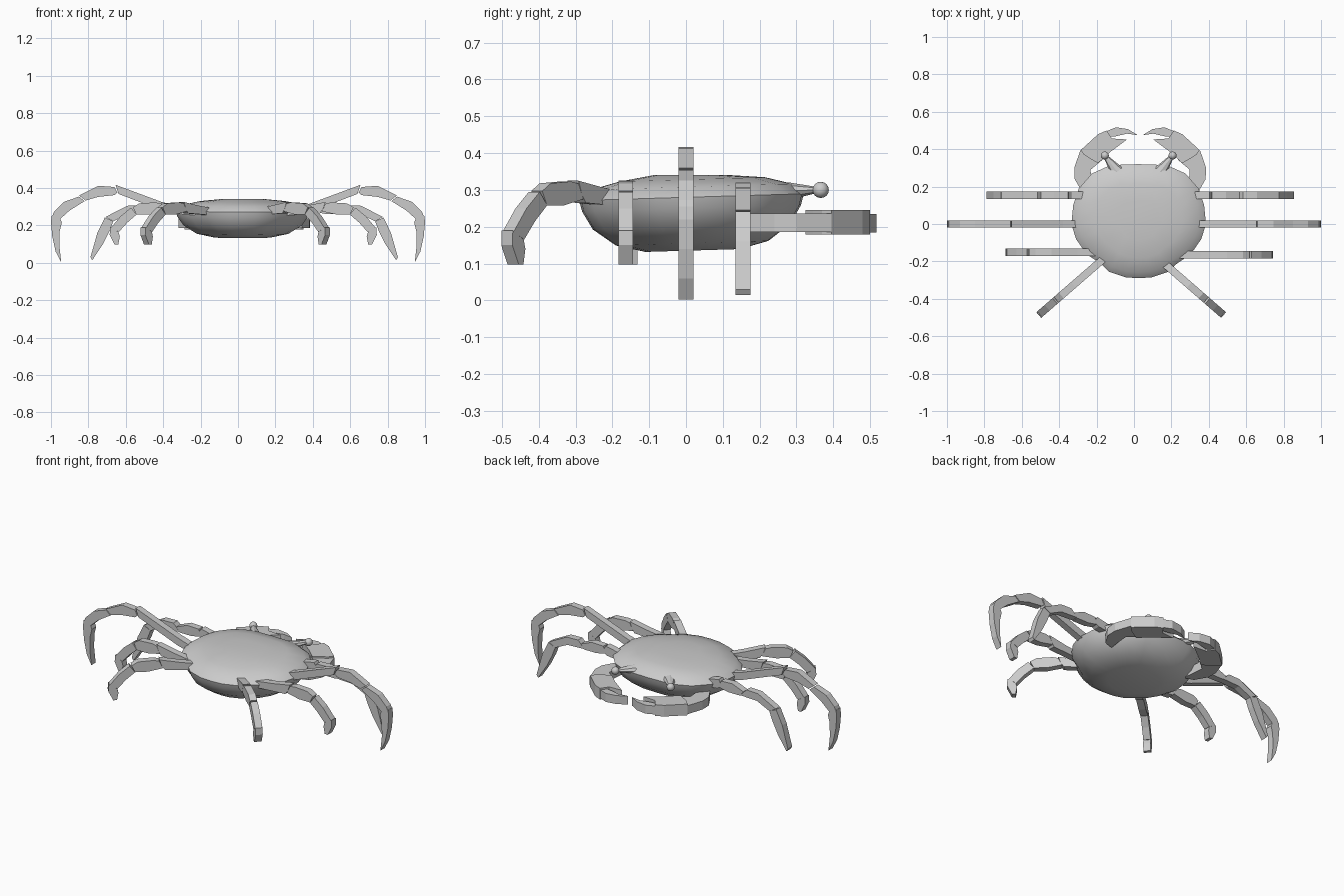
import bpy, bmesh
from math import radians, cos, sin
from mathutils import Vector

if "Cube" in bpy.data.objects:
    bpy.data.objects.remove(bpy.data.objects["Cube"])


def finish(bm, name):
    bmesh.ops.recalc_face_normals(bm, faces=bm.faces)
    me = bpy.data.meshes.new(name)
    bm.to_mesh(me)
    bm.free()
    ob = bpy.data.objects.new(name, me)
    bpy.context.collection.objects.link(ob)
    return ob


def smooth(ob, angle=30):
    bpy.ops.object.select_all(action='DESELECT')
    ob.select_set(True)
    bpy.context.view_layer.objects.active = ob
    bpy.ops.object.shade_smooth_by_angle(angle=radians(angle))


def plates(name, polys, place, depth):
    """Extrude 2D outlines; place(a, b) gives a 3D point, depth is the full thickness vector."""
    bm = bmesh.new()
    depth = Vector(depth)
    for poly in polys:
        vs = [bm.verts.new(Vector(place(a, b)) - depth / 2) for a, b in poly]
        f = bm.faces.new(vs)
        ext = bmesh.ops.extrude_face_region(bm, geom=[f], use_keep_orig=True)
        top = [g for g in ext['geom'] if isinstance(g, bmesh.types.BMVert)]
        bmesh.ops.translate(bm, verts=top, vec=depth)
    return finish(bm, name)


# Carapace: a rim outline lofted through scaled rings
half = [(0, .32), (.15, .315), (.25, .27), (.32, .19), (.35, .10), (.36, 0),
        (.335, -.08), (.28, -.16), (.2, -.215), (.16, -.255), (.07, -.285), (0, -.29)]
rim = half + [(-x, y) for x, y in half[-2:0:-1]]
rings = [(.135, .42), (.155, .68), (.2, .88), (.25, .975), (.28, 1), (.308, .9), (.328, .65), (.34, .35)]
bm = bmesh.new()
prev = None
for z, s in rings:
    ring = []
    for x, y in rim:
        yy = .02 + (y - .02) * s
        ring.append(bm.verts.new((.025 + x * s, yy, z + .03 * yy * (.13 < z < .33))))
    if prev:
        for i in range(len(ring)):
            j = (i + 1) % len(ring)
            bm.faces.new((prev[i], prev[j], ring[j], ring[i]))
    else:
        bm.faces.new(ring)
    prev = ring
bm.faces.new(prev)
smooth(finish(bm, "carapace"), 35)

# Leg outlines (outward distance, height), one polygon per segment
long_leg = [
    [(.30, .25), (.30, .29), (.38, .315), (.655, .417), (.638, .368), (.38, .27)],
    [(.645, .375), (.66, .405), (.745, .412), (.85, .36), (.815, .333), (.75, .352), (.66, .362)],
    [(.82, .33), (.85, .354), (.93, .326), (.984, .273), (.996, .243), (.95, .235), (.90, .28)],
    [(.95, .235), (.995, .255), (1, .22), (.993, .14), (.975, .06), (.945, .003), (.955, .09), (.953, .17), (.942, .215)]]
front_leg = [
    [(.22, .25), (.22, .29), (.37, .32), (.39, .285), (.36, .265)],
    [(.37, .275), (.385, .315), (.46, .318), (.53, .29), (.51, .262), (.43, .262)],
    [(.51, .265), (.55, .307), (.625, .305), (.742, .245), (.70, .222), (.62, .26)],
    [(.70, .222), (.745, .242), (.785, .16), (.822, .03), (.812, .014), (.755, .10), (.72, .17)]]
rear_leg = [
    [(.18, .25), (.18, .285), (.33, .305), (.44, .325), (.425, .285), (.41, .265)],
    [(.42, .275), (.44, .317), (.47, .323), (.555, .318), (.59, .297), (.57, .258), (.50, .258)],
    [(.57, .258), (.60, .295), (.655, .25), (.708, .187), (.665, .165), (.62, .215)],
    [(.667, .165), (.712, .19), (.714, .15), (.688, .098), (.668, .098), (.66, .14)]]

# Claw outlines in plan view
claw_arm = [[(.25, .15), (.31, .17), (.35, .24), (.352, .30), (.32, .395),
             (.27, .36), (.20, .345), (.265, .29), (.26, .22)]]
claw_hand = [[(.30, .37), (.318, .395), (.225, .48), (.18, .5), (.15, .457),
              (.07, .452), (.16, .385), (.225, .325), (.26, .345)]]
claw_finger = [[(.195, .49), (.13, .517), (.065, .507), (.013, .475), (.07, .483),
                (.14, .467), (.17, .467)]]

for s, side in ((1, "right"), (-1, "left")):
    # Walking legs
    for name, polys, cx, y in (("middle_leg", long_leg, 0, 0), ("front_leg", front_leg, .033, .155),
                               ("rear_leg", rear_leg, .028, -.158)):
        yy = y - .006 * s if y < 0 else y
        plates(f"{name}_{side}", polys, lambda u, z: (cx + s * u, yy, z), (0, .04, 0))
    # Splayed hind legs
    a = radians(41)
    plates(f"hind_leg_{side}", rear_leg,
           lambda u, z: (-.015 + s * (.285 + (u - .437) * cos(a)), -.305 - (u - .437) * sin(a), z),
           (s * .04 * sin(a), .04 * cos(a), 0))
    # Claws
    for name, polys, z, t in (("claw_arm", claw_arm, .211, .05), ("claw_hand", claw_hand, .212, .066),
                              ("claw_finger", claw_finger, .21, .05)):
        plates(f"{name}_{side}", polys, lambda u, v: (.033 + s * u, v, z), (0, 0, t))
    # Eye stalk and eye
    base, tip = Vector((.025 + s * .115, .28, .297)), Vector((.025 + s * .178, .362, .3))
    d = tip - base
    bpy.ops.mesh.primitive_cone_add(vertices=8, radius1=.036, radius2=.011, depth=d.length, location=(base + tip) / 2)
    stalk = bpy.context.object
    stalk.name = f"eye_stalk_{side}"
    stalk.rotation_mode = 'QUATERNION'
    stalk.rotation_quaternion = d.to_track_quat('Z', 'Y')
    stalk.scale = (1, .65, 1)
    bpy.ops.mesh.primitive_uv_sphere_add(segments=12, ring_count=8, radius=.022, location=(.025 + s * .181, .366, .3))
    eye = bpy.context.object
    eye.name = f"eye_{side}"
    smooth(eye, 60)
